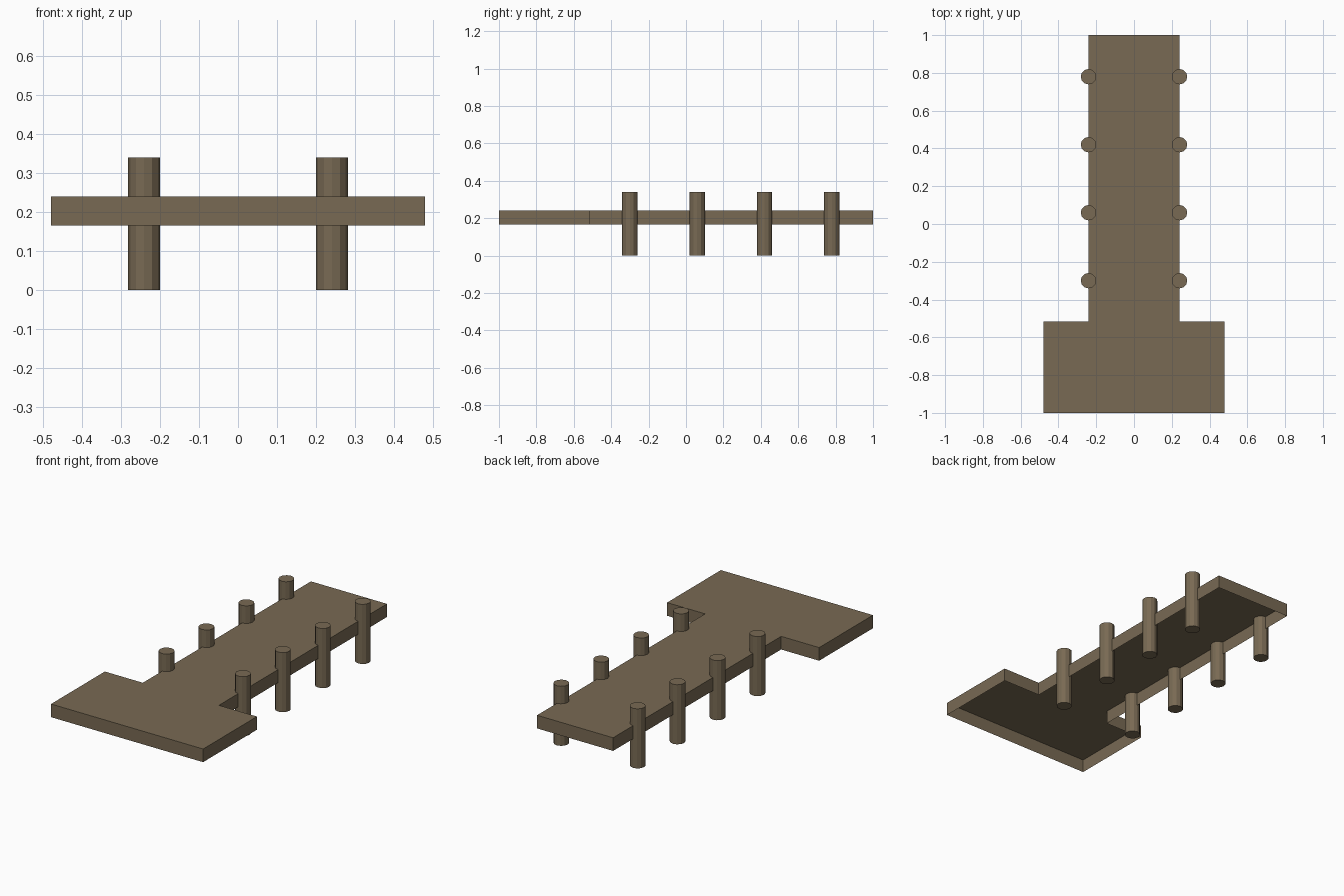
import bpy, bmesh

if "Cube" in bpy.data.objects:
    bpy.data.objects.remove(bpy.data.objects["Cube"])

# One weathered wood colour
wood = bpy.data.materials.new("weathered_wood")
wood.diffuse_color = (0.19, 0.144, 0.088, 1)
wood.use_nodes = True
wood.node_tree.nodes["Principled BSDF"].inputs["Base Color"].default_value = wood.diffuse_color


def add_object(name, bm):
    mesh = bpy.data.meshes.new(name)
    bm.to_mesh(mesh)
    bm.free()
    mesh.materials.append(wood)
    obj = bpy.data.objects.new(name, mesh)
    bpy.context.collection.objects.link(obj)
    return obj


# Deck: T-shaped outline, top and side walls only (open underneath)
BOTTOM, TOP = 0.165, 0.24
half = [(0.48, -1), (0.48, -0.515), (0.24, -0.515), (0.24, 1)]
outline = half + [(-x, y) for x, y in reversed(half)]
bm = bmesh.new()
upper = [bm.verts.new((x, y, TOP)) for x, y in outline]
lower = [bm.verts.new((x, y, BOTTOM)) for x, y in outline]
bm.faces.new(upper)
n = len(outline)
for i in range(n):
    j = (i + 1) % n
    bm.faces.new((lower[i], lower[j], upper[j], upper[i]))
add_object("pier_deck", bm)

# Posts: four pairs straddling the walkway edges
POST_TOP = 0.34
for i in range(4):
    for side, x in (("left", -0.241), ("right", 0.241)):
        bm = bmesh.new()
        bmesh.ops.create_cone(bm, cap_ends=True, segments=12,
                              radius1=0.041, radius2=0.041, depth=POST_TOP)
        post = add_object(f"{side}_post_{i + 1}", bm)
        post.location = (x, -0.30 + 0.36 * i, POST_TOP / 2)
